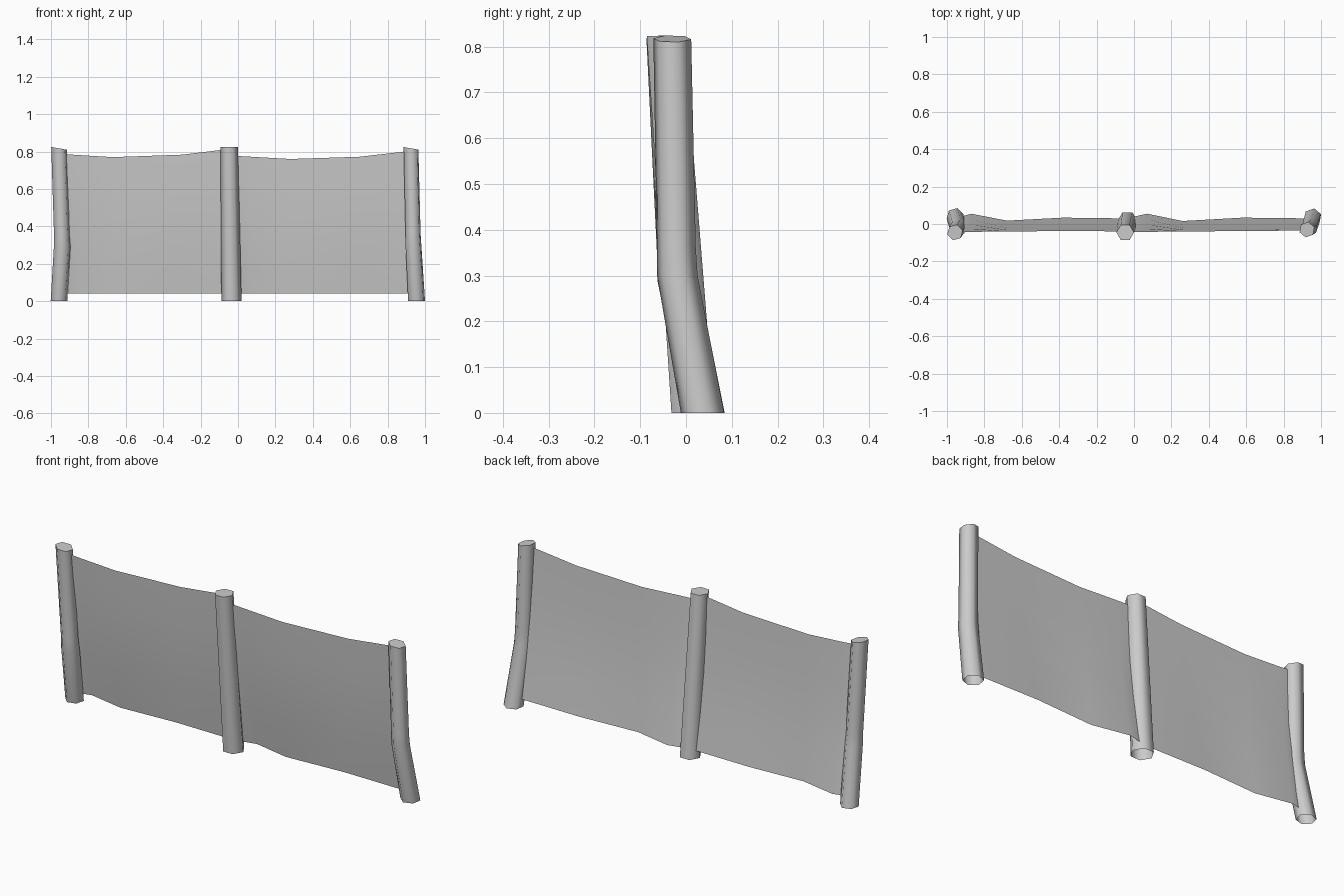
import bpy
import bmesh
import math
from mathutils import Vector

cube = bpy.data.objects.get("Cube")
if cube:
    bpy.data.objects.remove(cube, do_unlink=True)

grey = bpy.data.materials.new("plain grey")
grey.use_nodes = True
colour = (0.6, 0.6, 0.6, 1)
grey.diffuse_color = colour
grey.node_tree.nodes["Principled BSDF"].inputs["Base Color"].default_value = colour


def finish(bm, name):
    mesh = bpy.data.meshes.new(name)
    bm.to_mesh(mesh)
    bm.free()
    mesh.materials.append(grey)
    obj = bpy.data.objects.new(name, mesh)
    bpy.context.collection.objects.link(obj)
    bpy.ops.object.select_all(action="DESELECT")
    obj.select_set(True)
    bpy.context.view_layer.objects.active = obj
    bpy.ops.object.shade_smooth_by_angle(angle=math.radians(70))


def post(name, path, turn, slope):
    """Bent six-sided post, open below; path holds centre and radius per ring."""
    bm = bmesh.new()
    rings = []
    for i, (x, y, z, r) in enumerate(path):
        ring = []
        for k in range(6):
            a = math.radians(turn + 60 * k)
            dx, dy = r * math.cos(a), r * math.sin(a)
            tilt = slope * dx if i == len(path) - 1 else 0
            ring.append(bm.verts.new((x + dx, y + dy, z + tilt)))
        rings.append(ring)
    for low, high in zip(rings, rings[1:]):
        for k in range(6):
            n = (k + 1) % 6
            bm.faces.new((low[k], low[n], high[n], high[k]))
    bm.faces.new(rings[-1])
    finish(bm, name)


def sheet(name, bottom, top, rows=4):
    """Single-layer sheet hung between a wavy bottom edge and a sagging top edge."""
    bm = bmesh.new()
    grid = []
    for r in range(rows + 1):
        t = r / rows
        line = []
        for low, high in zip(bottom, top):
            p = Vector(low).lerp(Vector(high), t)
            p.y -= 0.01 * math.sin(math.pi * t)
            line.append(bm.verts.new(p))
        grid.append(line)
    for a, b in zip(grid, grid[1:]):
        for k in range(len(a) - 1):
            bm.faces.new((a[k], a[k + 1], b[k + 1], b[k]))
    finish(bm, name)


# Posts
post("right_post", [(-0.957, 0.04, 0, 0.046), (-0.94, -0.018, 0.29, 0.046),
                    (-0.942, -0.022, 0.35, 0.043), (-0.957, -0.045, 0.817, 0.043)], 15, -0.18)
post("middle_post", [(-0.035, 0.015, 0, 0.054), (-0.047, -0.045, 0.823, 0.047)], 0, 0)
post("left_post", [(0.955, 0.036, 0, 0.048), (0.938, -0.019, 0.3, 0.045),
                   (0.936, -0.021, 0.36, 0.043), (0.925, -0.03, 0.817, 0.042)], 20, -0.18)

# Sheets between the posts
sheet("right_sheet",
      [(-0.94, 0.035, 0.04), (-0.87, 0.055, 0.04), (-0.68, 0.018, 0.04),
       (-0.38, 0.034, 0.04), (-0.06, 0.03, 0.04)],
      [(-0.94, -0.043, 0.788), (-0.87, -0.042, 0.782), (-0.67, -0.04, 0.77),
       (-0.3, -0.037, 0.783), (-0.06, -0.04, 0.812)])
sheet("left_sheet",
      [(-0.02, 0.035, 0.04), (0.07, 0.055, 0.04), (0.26, 0.016, 0.04),
       (0.58, 0.034, 0.04), (0.93, 0.03, 0.04)],
      [(-0.02, -0.043, 0.777), (0.07, -0.042, 0.772), (0.28, -0.04, 0.76),
       (0.65, -0.037, 0.772), (0.92, -0.035, 0.803)])
